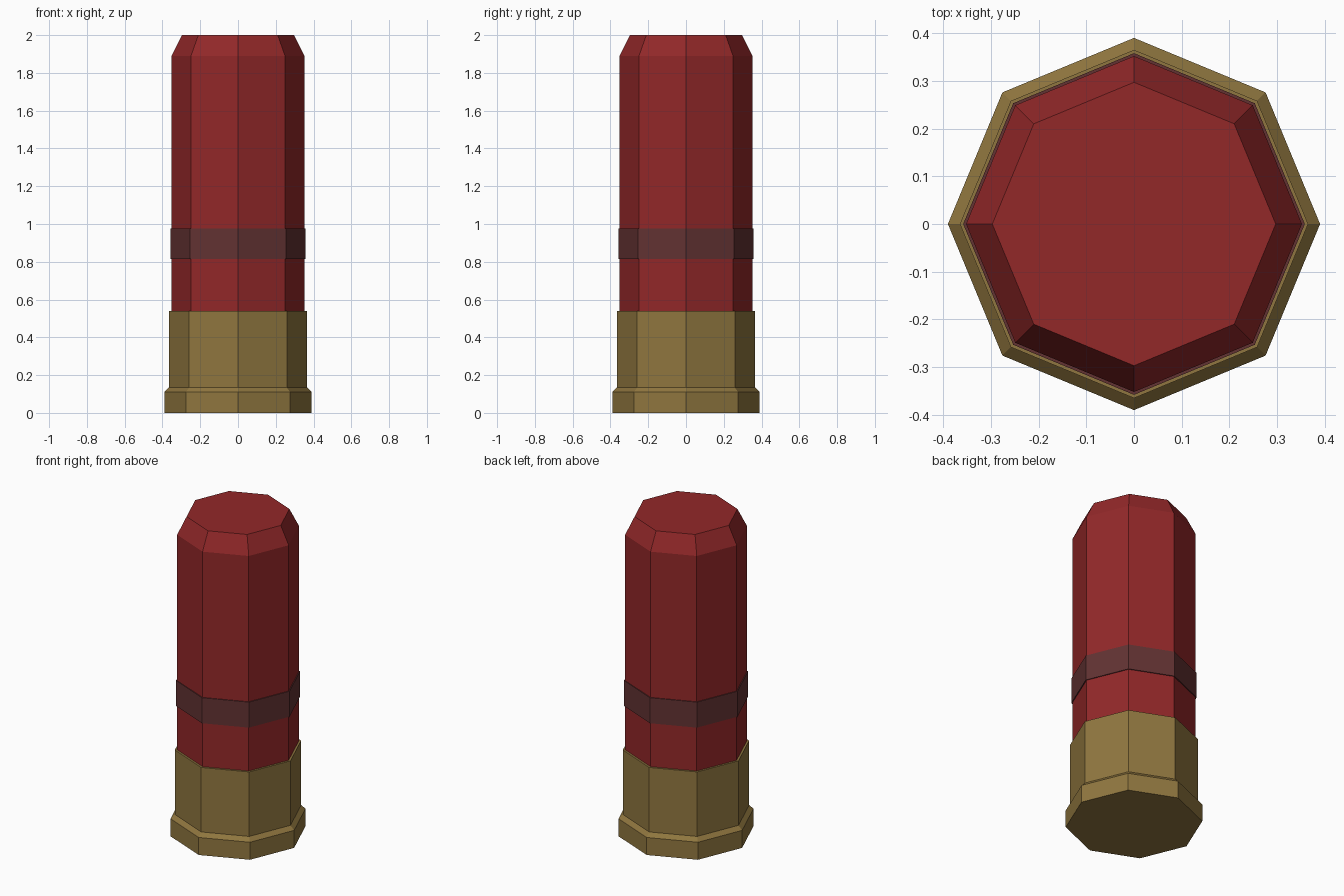
import bpy, bmesh, math

if "Cube" in bpy.data.objects:
    bpy.data.objects.remove(bpy.data.objects["Cube"])

SIDES = 8


def material(name, rgb):
    m = bpy.data.materials.new(name)
    m.diffuse_color = (*rgb, 1.0)
    m.use_nodes = True
    m.node_tree.nodes["Principled BSDF"].inputs["Base Color"].default_value = m.diffuse_color
    return m


def lathe(name, profile, mat, cap_bottom=False, cap_top=False):
    """Sweep (radius, height) points round z into a flat-faced eight-sided part."""
    bm = bmesh.new()
    rings = []
    for r, z in profile:
        rings.append([bm.verts.new((r * math.cos(i * math.tau / SIDES),
                                    r * math.sin(i * math.tau / SIDES), z))
                      for i in range(SIDES)])
    for low, high in zip(rings, rings[1:]):
        for i in range(SIDES):
            j = (i + 1) % SIDES
            bm.faces.new((low[i], low[j], high[j], high[i]))
    if cap_bottom:
        bm.faces.new(rings[0][::-1])
    if cap_top:
        bm.faces.new(rings[-1])
    mesh = bpy.data.meshes.new(name)
    bm.to_mesh(mesh)
    bm.free()
    mesh.materials.append(mat)
    obj = bpy.data.objects.new(name, mesh)
    bpy.context.collection.objects.link(obj)
    return obj


red = material("red plastic", (0.290, 0.0210, 0.0220))
brass = material("brass", (0.280, 0.183, 0.050))
grey = material("dark red grey", (0.122, 0.0320, 0.0320))

# Brass base with a wider rim and a thin lip round the tube
lathe("brass_base", [(0.39, 0), (0.39, 0.11), (0.365, 0.135),
                     (0.365, 0.54), (0.352, 0.54)], brass, cap_bottom=True)

# Tube with a tapered closed end
lathe("tube", [(0.352, 0.53), (0.352, 1.89), (0.297, 2.0)], red, cap_top=True)

# Thin band round the tube
lathe("band", [(0.352, 0.815), (0.358, 0.815), (0.358, 0.975), (0.352, 0.975)], grey)
